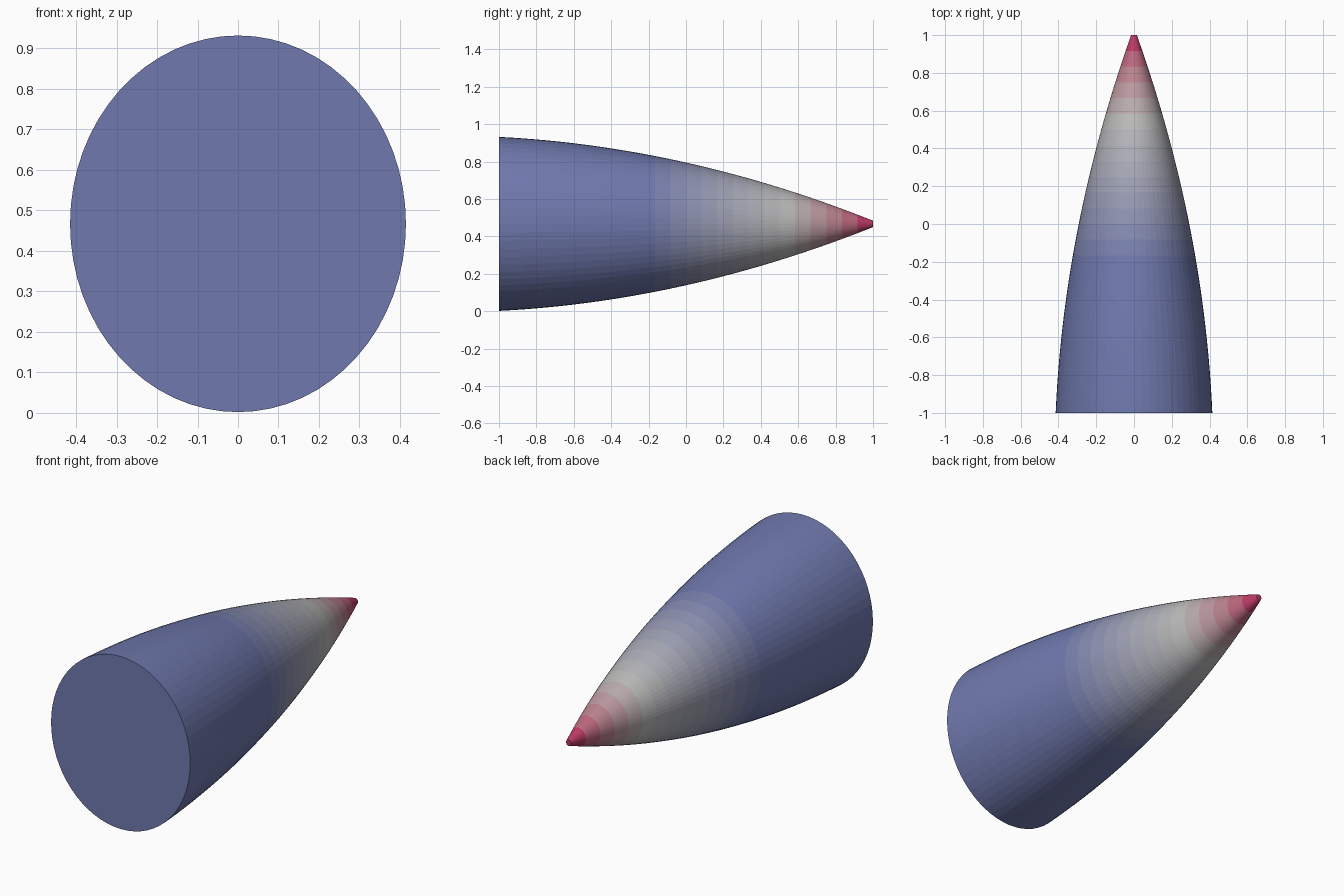
import bpy, bmesh, math

if "Cube" in bpy.data.objects:
    bpy.data.objects.remove(bpy.data.objects["Cube"])

SIDES, RINGS, BANDS = 64, 48, 24
CENTRE_Z, HALF_H, ASPECT = 0.467, 0.465, 0.892
BLUE, GREY, RED = (0.16, 0.19, 0.42), (0.50, 0.50, 0.49), (0.50, 0.03, 0.12)


def half_height(y):
    # Convex taper from wide base to small blunt tip
    return 0.328 - 0.224 * y - 0.087 * y * y


def mix(a, b, t):
    t = min(max(t, 0), 1)
    return [p + (q - p) * t for p, q in zip(a, b)]


def band_colour(y):
    # Blue base, grey shoulder, red tip
    if y < 0.55:
        return mix(BLUE, GREY, (y + 0.2) / 0.75)
    return mix(GREY, RED, (y - 0.55) / 0.42)


# Tapered elliptical body built from rings
bm = bmesh.new()
rings = []
for i in range(RINGS + 1):
    y = -1 + 2 * i / RINGS
    h = half_height(y)
    rings.append([bm.verts.new((ASPECT * h * math.cos(a), y, CENTRE_Z + h * math.sin(a)))
                  for a in (2 * math.pi * k / SIDES for k in range(SIDES))])
for i in range(RINGS):
    for k in range(SIDES):
        n = (k + 1) % SIDES
        f = bm.faces.new((rings[i][k], rings[i][n], rings[i + 1][n], rings[i + 1][k]))
        f.material_index = i * BANDS // RINGS

# Flat base and blunt tip caps
bm.faces.new(rings[0]).material_index = 0
bm.faces.new(rings[-1]).material_index = BANDS - 1
bmesh.ops.recalc_face_normals(bm, faces=bm.faces[:])

mesh = bpy.data.meshes.new("tapered_cone")
bm.to_mesh(mesh)
bm.free()
cone = bpy.data.objects.new("tapered_cone", mesh)
bpy.context.collection.objects.link(cone)

# Colour gradient along the length
for b in range(BANDS):
    mat = bpy.data.materials.new(f"band_{b}")
    mat.diffuse_color = (*band_colour(-1 + (2 * b + 1) / BANDS), 1)
    mat.use_nodes = True
    mat.node_tree.nodes["Principled BSDF"].inputs["Base Color"].default_value = mat.diffuse_color
    mesh.materials.append(mat)
